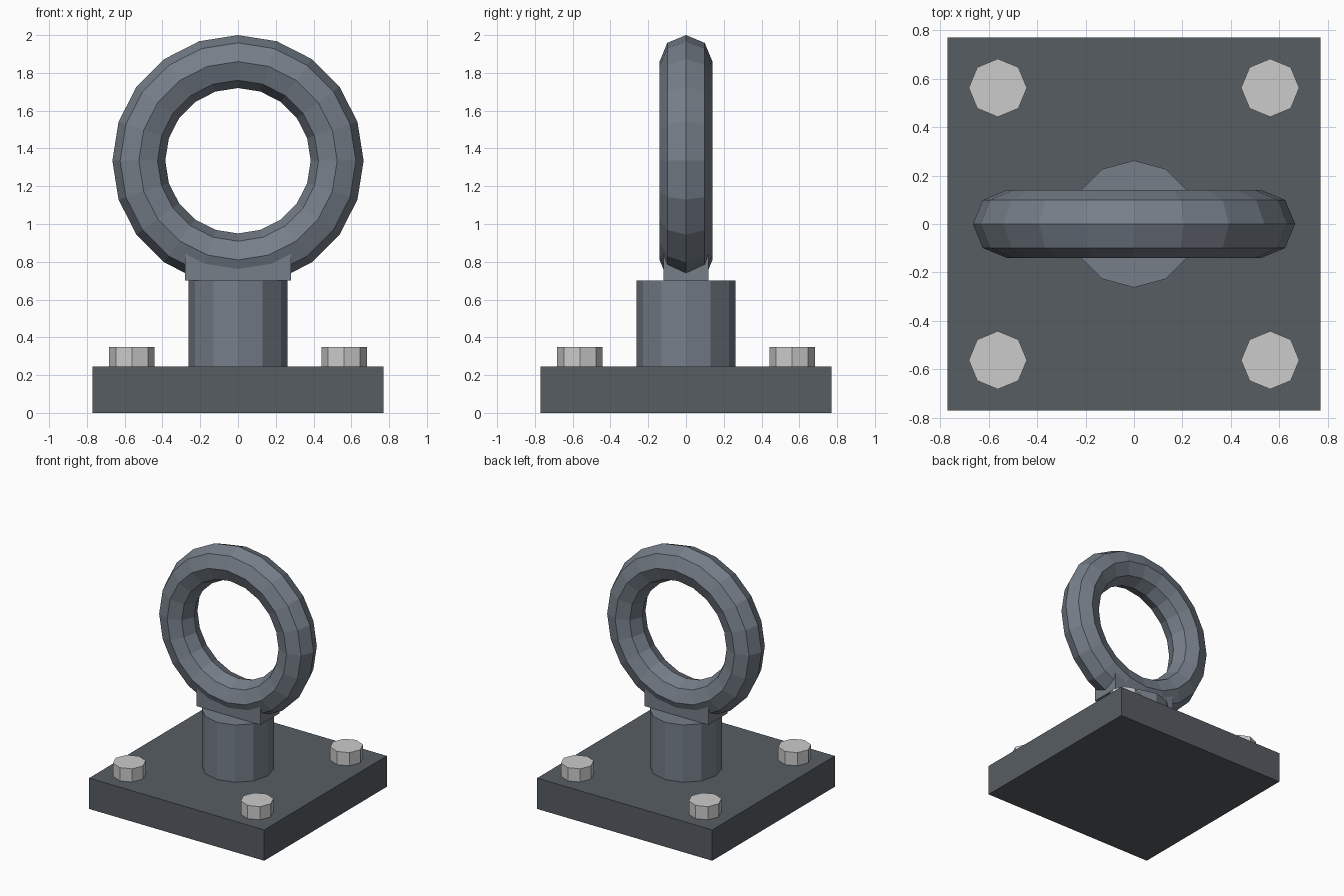
import bpy
from math import pi

if "Cube" in bpy.data.objects:
    bpy.data.objects.remove(bpy.data.objects["Cube"])


def material(name, rgb):
    m = bpy.data.materials.new(name)
    m.diffuse_color = (*rgb, 1)
    m.use_nodes = True
    m.node_tree.nodes["Principled BSDF"].inputs["Base Color"].default_value = m.diffuse_color
    return m


dark = material("dark_steel", (0.095, 0.11, 0.125))
steel = material("blue_steel", (0.18, 0.21, 0.25))


def finish(name, mat=None):
    ob = bpy.context.object
    ob.name = name
    if mat:
        ob.data.materials.append(mat)
    return ob


def box(name, hx, hy, z0, z1, mat):
    bpy.ops.mesh.primitive_cube_add(size=1, location=(0, 0, (z0 + z1) / 2))
    bpy.context.object.scale = (2 * hx, 2 * hy, z1 - z0)
    bpy.ops.object.transform_apply(location=False, rotation=False, scale=True)
    return finish(name, mat)


def post(name, x, y, radius, sides, z0, z1, mat=None):
    bpy.ops.mesh.primitive_cylinder_add(vertices=sides, radius=radius, depth=z1 - z0,
                                        location=(x, y, (z0 + z1) / 2))
    return finish(name, mat)


# Base plate, column and saddle block under the ring
box("base_plate", 0.77, 0.77, 0, 0.245, dark)
post("column", 0, 0, 0.262, 12, 0.245, 0.70, steel)
box("saddle_block", 0.28, 0.12, 0.70, 0.84, steel)

# Upright ring
bpy.ops.mesh.primitive_torus_add(major_segments=20, minor_segments=8,
                                 major_radius=0.525, minor_radius=0.14,
                                 location=(0, 0, 1.335), rotation=(pi / 2, 0, 0))
finish("ring", steel)

# Corner bolts
for sx, side in ((-1, "left"), (1, "right")):
    for sy, end in ((-1, "front"), (1, "back")):
        post(f"bolt_{end}_{side}", sx * 0.562, sy * 0.562, 0.12, 8, 0.245, 0.35)
